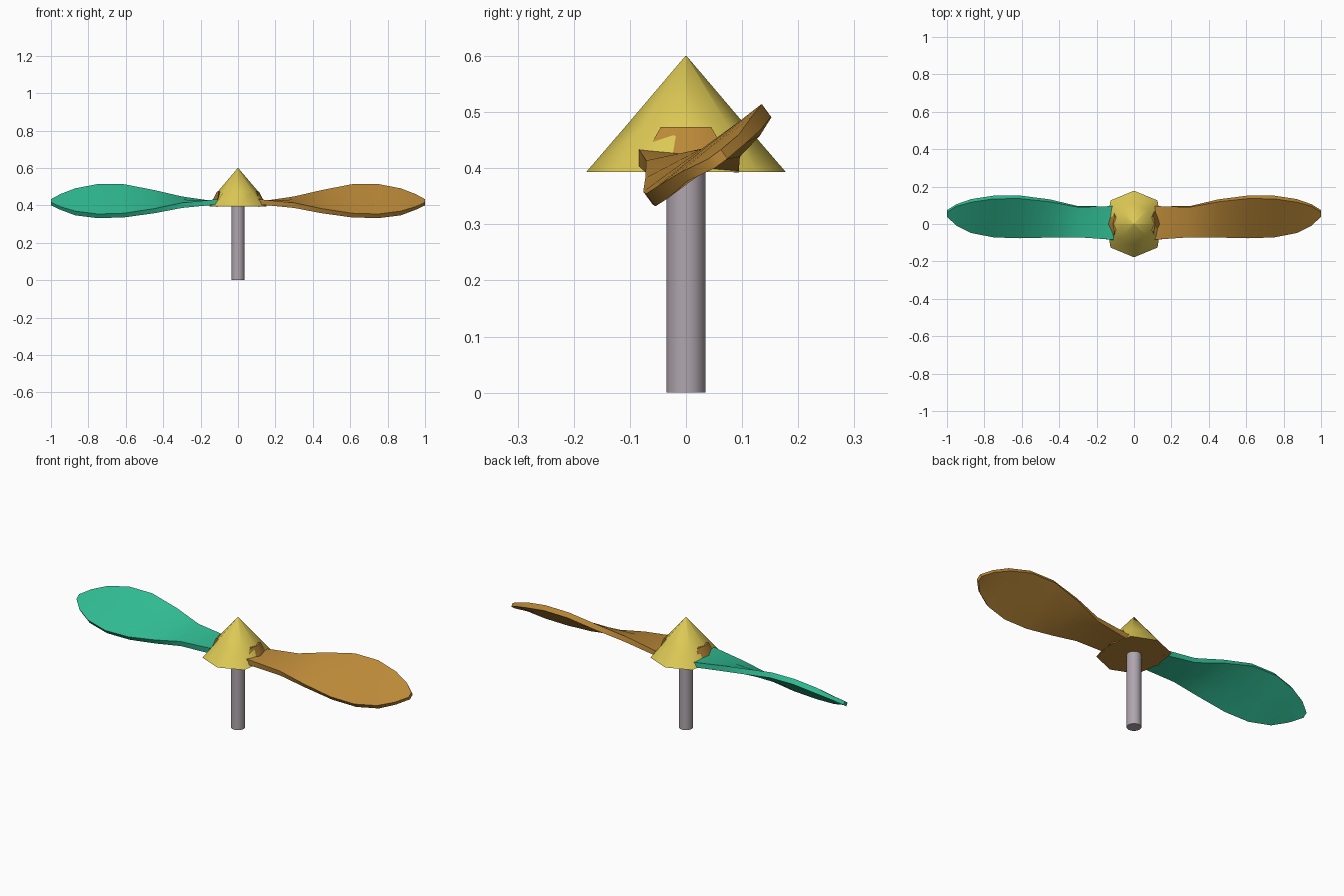
import bpy, math
from mathutils import Vector

if "Cube" in bpy.data.objects:
    bpy.data.objects.remove(bpy.data.objects["Cube"])


def material(name, rgb):
    m = bpy.data.materials.new(name)
    m.diffuse_color = (*rgb, 1)
    m.use_nodes = True
    m.node_tree.nodes["Principled BSDF"].inputs["Base Color"].default_value = m.diffuse_color
    return m


GOLD = material("gold", (0.72, 0.58, 0.09))
ORANGE = material("orange brown", (0.50, 0.25, 0.04))
GREEN = material("green", (0.03, 0.50, 0.29))
GREY = material("mauve grey", (0.43, 0.38, 0.42))


def build(name, verts, faces, mats, angle):
    me = bpy.data.meshes.new(name)
    me.from_pydata(verts, [], faces)
    ob = bpy.data.objects.new(name, me)
    bpy.context.collection.objects.link(ob)
    for m in mats:
        me.materials.append(m)
    bpy.ops.object.select_all(action='DESELECT')
    ob.select_set(True)
    bpy.context.view_layer.objects.active = ob
    bpy.ops.object.mode_set(mode='EDIT')
    bpy.ops.mesh.select_all(action='SELECT')
    bpy.ops.mesh.normals_make_consistent(inside=False)
    bpy.ops.object.mode_set(mode='OBJECT')
    bpy.ops.object.shade_smooth_by_angle(angle=math.radians(angle))
    return ob


def loft(name, rings, mats, angle):
    """Skin a list of equal-length vertex rings and cap both ends."""
    n = len(rings[0])
    verts = [v for r in rings for v in r]
    faces = [(i * n + j, i * n + (j + 1) % n, (i + 1) * n + (j + 1) % n, (i + 1) * n + j)
             for i in range(len(rings) - 1) for j in range(n)]
    faces += [tuple(range(n)), tuple(range(len(verts) - n, len(verts)))]
    return build(name, verts, faces, mats, angle)


def circle(r, z, n, x_vertex=None):
    pts = [[r * math.cos(2 * math.pi * k / n), r * math.sin(2 * math.pi * k / n), z]
           for k in range(n)]
    if x_vertex:                      # pull in the corners facing the blades
        pts[0][0], pts[n // 2][0] = x_vertex, -x_vertex
    return pts


# Shaft
loft("shaft", [circle(0.035, 0, 20), circle(0.035, 0.41, 20)], [GREY], 40)

# Eight-sided pointed spinner with a brown underside
spinner = loft("spinner", [circle(0.178, 0.393, 8, 0.145), circle(0.109, 0.473, 8),
                           circle(0.001, 0.6, 8)], [GOLD, ORANGE], 60)
for p in spinner.data.polygons:
    if p.normal.z < -0.9:
        p.material_index = 1

# Root collars: brown patches on the spinner where the blades enter
for side, label in ((1, "right"), (-1, "left")):
    low = [(0.115, -0.09), (0.152, 0), (0.115, 0.09), (0.08, 0)]
    top = [(0.103, -0.045), (0.113, 0), (0.103, 0.045), (0.07, 0)]
    loft(label + "_root_collar",
         [[(side * x, y, 0.394) for x, y in low], [(side * x, y, 0.473) for x, y in top]],
         [ORANGE], 50)

# Twisted blades: x, then (y, z) of the low edge and of the high edge
STATIONS = [
    (0.11, -0.085, 0.419, 0.095, 0.406),
    (0.30, -0.068, 0.400, 0.093, 0.434),
    (0.45, -0.066, 0.370, 0.125, 0.470),
    (0.61, -0.068, 0.347, 0.144, 0.502),
    (0.75, -0.063, 0.343, 0.143, 0.503),
    (0.87, -0.040, 0.358, 0.125, 0.480),
    (0.95, -0.003, 0.385, 0.100, 0.452),
    (1.00, 0.045, 0.408, 0.068, 0.425),
]


def section(x, yl, zl, yh, zh, side):
    low, high = Vector((0, yl, zl)), Vector((0, yh, zh))
    d = (high - low).normalized()
    nrm = Vector((0, -d.z, d.y))
    t = 0.014 if x < 0.9 else 0.010
    pts = [low - nrm * t, (low + high) / 2 - nrm * t, high - nrm * t,
           high + nrm * t, (low + high) / 2 + nrm * t, low + nrm * t]
    return [(side * x, p.y, p.z) for p in pts]


for side, label, mat in ((1, "right_blade", ORANGE), (-1, "left_blade", GREEN)):
    loft(label, [section(*s, side) for s in STATIONS], [mat], 45)
